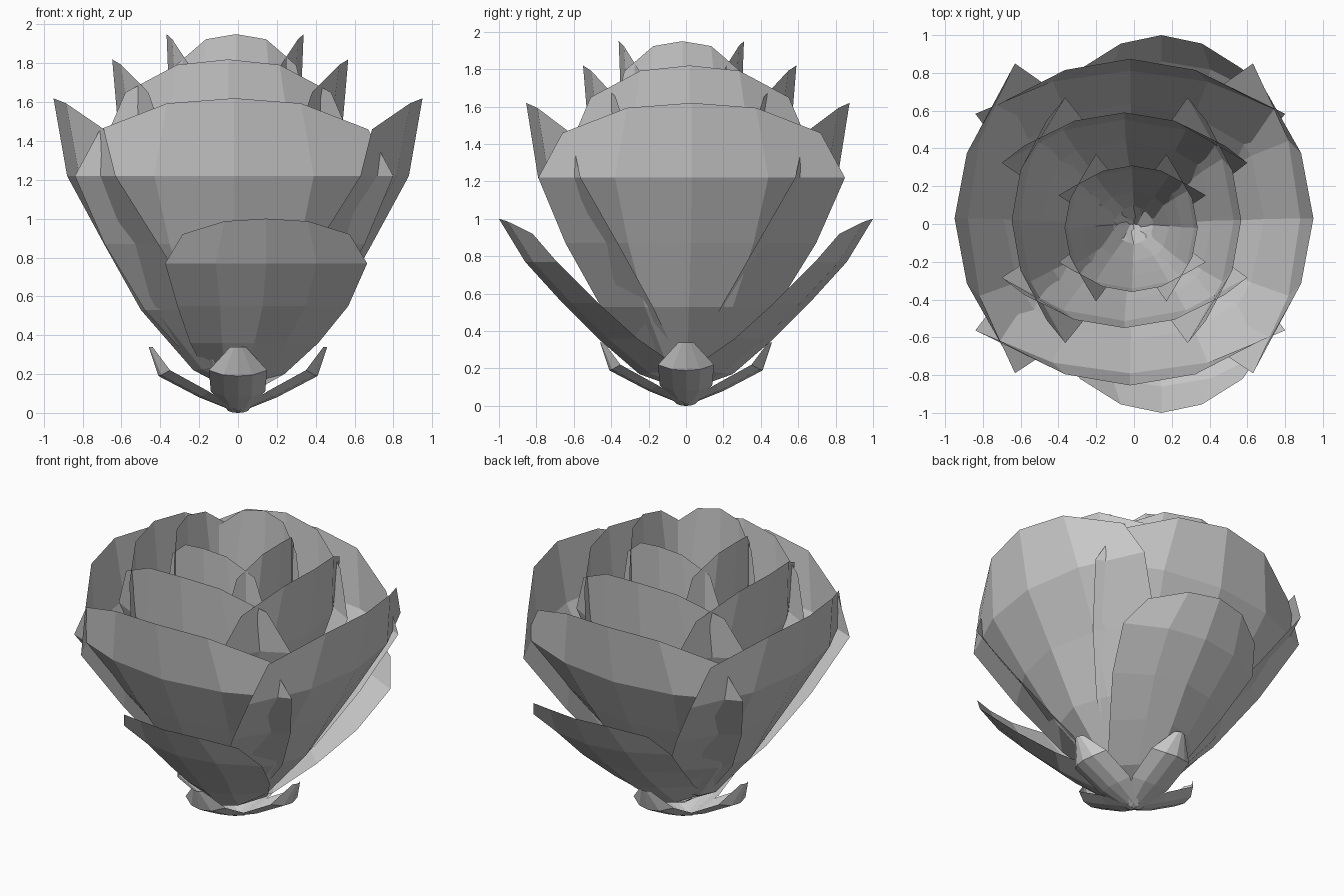
import bpy, bmesh
from math import cos, sin, pi

COLUMNS = (-1, -0.5, 0, 0.5, 1)


def petal(name, angle, rows, stretch=(1, 1), shift=(0, 0)):
    """One cupped sheet. Each row: (radius, height, half width, cup depth, edge lift)."""
    bm = bmesh.new()
    top = rows[-1][1]
    grid = []
    for r, z, half, depth, lift in rows:
        line = []
        lean = min(1, 1.6 * z / top)
        for u in COLUMNS:
            out = r - depth * u * u
            side = half * u
            x = out * cos(angle) - side * sin(angle)
            y = out * sin(angle) + side * cos(angle)
            line.append(bm.verts.new((x * stretch[0] + shift[0] * lean,
                                      y * stretch[1] + shift[1] * lean,
                                      max(0, z + lift * abs(u) ** 2.6))))
        grid.append(line)
    for a, b in zip(grid, grid[1:]):
        for i in range(len(COLUMNS) - 1):
            bm.faces.new((a[i], a[i + 1], b[i + 1], b[i]))
    mesh = bpy.data.meshes.new(name)
    bm.to_mesh(mesh)
    bm.free()
    obj = bpy.data.objects.new(name, mesh)
    bpy.context.collection.objects.link(obj)


# Profiles from base to tip for the three rings of upright petals
outer = [(0.00, 0.10, 0.05, 0.08, 0.05),
         (0.23, 0.22, 0.22, 0.18, 0.03),
         (0.50, 0.53, 0.47, 0.30, 0),
         (0.69, 0.87, 0.67, 0.28, 0),
         (0.88, 1.22, 0.82, 0.25, 0),
         (0.95, 1.62, 0.69, 0.26, -0.16)]
middle = [(0.00, 0.10, 0.05, 0.08, 0.05),
          (0.17, 0.25, 0.17, 0.14, 0.03),
          (0.33, 0.60, 0.37, 0.22, 0),
          (0.46, 0.98, 0.52, 0.23, 0),
          (0.58, 1.37, 0.65, 0.25, 0),
          (0.62, 1.82, 0.53, 0.19, -0.17)]
inner = [(0.00, 0.10, 0.03, 0.05, 0.04),
         (0.11, 0.26, 0.11, 0.09, 0.02),
         (0.20, 0.64, 0.22, 0.13, 0),
         (0.27, 1.05, 0.31, 0.14, 0),
         (0.34, 1.46, 0.39, 0.15, 0),
         (0.36, 1.95, 0.31, 0.12, -0.16)]

for ring, rows, sx, sy, x_shift, y_shift in (
        ("outer", outer, 1, 0.91, (0, 0.03), (-0.02, 0.01)),
        ("middle", middle, 0.98, 0.92, (-0.04, 0.02), (-0.05, 0.02)),
        ("inner", inner, 0.98, 0.93, (-0.015, -0.02), (-0.01, -0.025))):
    for k in range(4):
        facing_y = k % 2
        petal(f"{ring}_petal_{k + 1}", k * pi / 2, rows,
              (1, sy) if facing_y else (sx, 1), y_shift if facing_y else x_shift)

# Two low petals opening outward at front and back
low = [(0.00, 0.08, 0.05, 0.10, 0.06),
       (0.25, 0.17, 0.20, 0.22, 0.03),
       (0.47, 0.36, 0.33, 0.21, 0),
       (0.66, 0.55, 0.44, 0.19, 0),
       (0.86, 0.77, 0.52, 0.17, 0),
       (1.00, 1.00, 0.43, 0.18, -0.08)]
for name, angle in (("front", -pi / 2), ("back", pi / 2)):
    petal(f"{name}_low_petal", angle, low, shift=(0.145, 0))

# Small pointed sepals hugging the base (negative width turns the face upward)
sepal = [(0.00, 0.00, -0.05, 0.0, 0.01),
         (0.20, 0.08, -0.14, 0.05, 0.03),
         (0.41, 0.19, -0.15, 0.06, 0.03),
         (0.46, 0.34, -0.04, 0.02, 0)]
for k in range(4):
    petal(f"sepal_{k + 1}", k * pi / 2, sepal)
